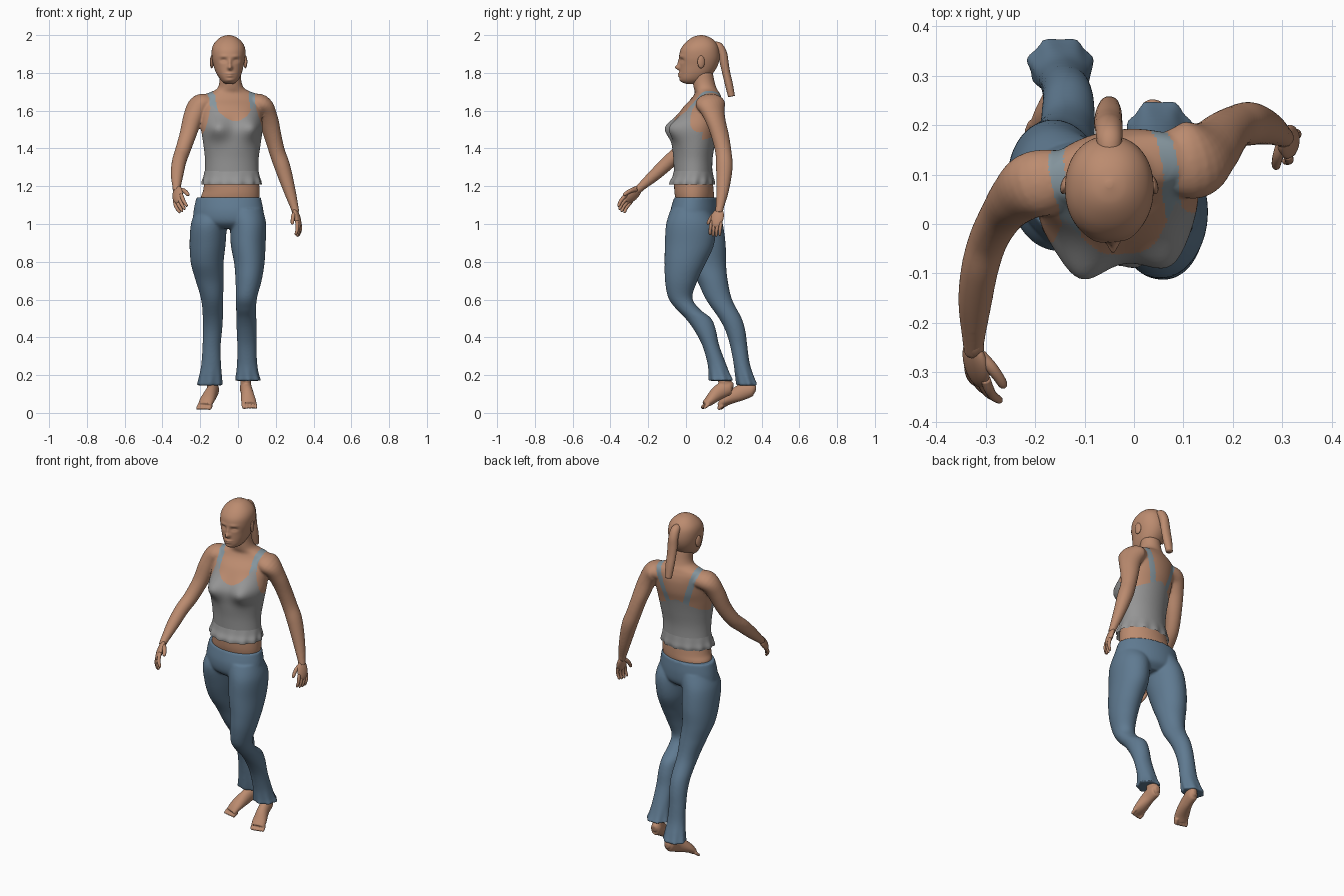
import bpy, bmesh, math
from mathutils import Vector, Matrix

Z = Vector((0, 0, 1))


def material(name, rgb):
    m = bpy.data.materials.new(name)
    m.diffuse_color = (*rgb, 1)
    return m


SKIN = material("skin", (0.50, 0.26, 0.16))
TANK = material("grey cloth", (0.30, 0.30, 0.30))
STRAP = material("blue grey strap", (0.24, 0.31, 0.35))
DENIM = material("denim", (0.115, 0.195, 0.283))


def spline(rows, n):
    """Catmull-Rom through rows of numbers"""
    out = []
    for i in range(len(rows) - 1):
        q = [rows[max(0, min(len(rows) - 1, i + j))] for j in (-1, 0, 1, 2)]
        for k in range(n):
            t = k / n
            out.append([0.5 * (2 * b + (c - a) * t + (2 * a - 5 * b + 4 * c - d) * t * t
                               + (3 * b - a - 3 * c + d) * t ** 3) for a, b, c, d in zip(*q)])
    return out + [list(rows[-1])]


def loft(bm, rows, seg=32, sub=6, swept=False, power=2.0, waves=0, caps=True):
    """Rows: x, y, z, half width, half depth, twist in degrees, ripple"""
    rows = spline([list(r) + [0] * (7 - len(r)) for r in rows], sub)
    rings = []
    for i, (x, y, z, a, b, tw, amp) in enumerate(rows):
        if swept:
            t = Vector(rows[min(i + 1, len(rows) - 1)][:3]) - Vector(rows[max(i - 1, 0)][:3])
            side = t.cross(Z).normalized()
            up = side.cross(t).normalized()
        else:
            r = math.radians(tw)
            side, up = Vector((math.cos(r), math.sin(r), 0)), Vector((-math.sin(r), math.cos(r), 0))
        ring = []
        for k in range(seg):
            th = 2 * math.pi * k / seg
            f = 1 + amp * math.sin(waves * th)
            c, s = [math.copysign(abs(g) ** (2 / power), g) for g in (math.cos(th), math.sin(th))]
            ring.append(bm.verts.new(Vector((x, y, z)) + side * max(a, .002) * f * c + up * max(b, .002) * f * s))
        rings.append(ring)
    for p, q in zip(rings, rings[1:]):
        for k in range(seg):
            bm.faces.new((p[k], p[(k + 1) % seg], q[(k + 1) % seg], q[k]))
    if caps:
        bm.faces.new(rings[0][::-1])
        bm.faces.new(rings[-1])


def bump(bm, c, rad, push):
    """Soft push of the surface around a point"""
    for v in bm.verts:
        d = sum(((v.co[i] - c[i]) / rad[i]) ** 2 for i in range(3))
        v.co += Vector(push) * math.exp(-d)


def ball(bm, c, r, rot=Matrix.Identity(3)):
    m = Matrix.Translation(c) @ rot.to_4x4() @ Matrix.Diagonal((*r, 1))
    bmesh.ops.create_uvsphere(bm, u_segments=20, v_segments=14, radius=1, matrix=m)


def finish(bm, name, mat, voxel=0):
    bmesh.ops.recalc_face_normals(bm, faces=bm.faces[:])
    me = bpy.data.meshes.new(name)
    bm.to_mesh(me)
    bm.free()
    o = bpy.data.objects.new(name, me)
    bpy.context.collection.objects.link(o)
    if voxel:  # melt overlapping parts into one skin
        bpy.context.view_layer.objects.active = o
        m = o.modifiers.new("melt", 'REMESH')
        m.mode, m.voxel_size = 'VOXEL', voxel
        s = o.modifiers.new("soften", 'SMOOTH')
        s.factor, s.iterations = 0.5, 6
        for n in ("melt", "soften"):
            bpy.ops.object.modifier_apply(modifier=n)
    o.data.materials.clear()
    o.data.materials.append(mat)
    for p in o.data.polygons:
        p.use_smooth = True
        p.material_index = 0
    return o


# Torso, neck and arms
bm = bmesh.new()
loft(bm, [(-.045, .05, 1.08, .15, .09, -8), (-.042, .046, 1.14, .155, .102, -6), (-.035, .042, 1.18, .149, .104, -3),
          (-.033, .038, 1.26, .143, .102, 2), (-.033, .037, 1.34, .142, .103, 5), (-.032, .04, 1.42, .152, .112, 8),
          (-.033, .05, 1.50, .163, .118, 10), (-.034, .07, 1.56, .163, .114, 10), (-.034, .09, 1.62, .165, .10, 10),
          (-.034, .108, 1.66, .165, .078, 10), (-.035, .112, 1.685, .145, .066, 10), (-.036, .11, 1.70, .105, .062, 9),
          (-.038, .102, 1.718, .072, .06, 6), (-.04, .094, 1.75, .059, .058), (-.042, .088, 1.80, .056, .054)],
     seg=64, sub=6)
bump(bm, (-.105, -.075, 1.51), (.06, .1, .062), (-.004, -.052, 0))
bump(bm, (.065, -.045, 1.51), (.06, .1, .062), (.012, -.050, 0))
loft(bm, [(-.14, .09, 1.635, .06, .045), (-.20, .08, 1.633, .068, .054), (-.236, .055, 1.57, .056, .05),
          (-.266, .02, 1.47, .045, .043), (-.294, -.03, 1.385, .04, .04), (-.312, -.09, 1.33, .038, .038),
          (-.322, -.16, 1.265, .034, .033), (-.325, -.24, 1.195, .022, .022), (-.324, -.262, 1.175, .02, .02)],
     seg=24, swept=True)
loft(bm, [(.06, .125, 1.635, .06, .045), (.118, .13, 1.633, .08, .054), (.154, .15, 1.57, .062, .048),
          (.183, .18, 1.47, .05, .043), (.208, .198, 1.38, .043, .042), (.236, .203, 1.30, .044, .042),
          (.272, .194, 1.18, .034, .032), (.30, .178, 1.085, .022, .021), (.306, .173, 1.06, .02, .02)],
     seg=24, swept=True)
body = finish(bm, "torso_and_arms", SKIN, .0055)
body.data.materials.append(TANK)
body.data.materials.append(STRAP)

# Tank top and straps, coloured by position on the twisted chest
cs, sn = math.cos(math.radians(10)), math.sin(math.radians(10))
for p in body.data.polygons:
    x, y, z = p.center.x + .033, p.center.y - .06, p.center.z
    u, v = abs(x * cs + y * sn), -x * sn + y * cs
    if v < 0:
        cloth = z < 1.545 + 7 * u * u and (z < 1.46 or u < .155 - (z - 1.5) * .3)
        strap = abs(u - .106) < .017 and z > 1.6
    else:
        cloth = z < 1.52 - .5 * u
        strap = abs(u - .112 + (1.69 - z) * .3) < .017 and z > 1.46
    if z > 1.22 and u < .175 and cloth:
        p.material_index = 1
    elif strap:
        p.material_index = 2

# Frilled hem of the tank top
bm = bmesh.new()
loft(bm, [(-.034, .038, 1.28, .143, .102, 2), (-.034, .036, 1.25, .149, .109, 1, .01),
          (-.034, .032, 1.225, .156, .118, 0, .025), (-.034, .03, 1.208, .156, .118, 0, .035)],
     seg=96, sub=4, waves=13, caps=False)
finish(bm, "tank_top_hem", TANK)

# Head with face and ears
bm = bmesh.new()
loft(bm, [(-.045, .03, 1.742, .02, .028), (-.045, .03, 1.752, .037, .052), (-.045, .039, 1.77, .052, .071),
          (-.048, .055, 1.80, .068, .089), (-.05, .067, 1.84, .08, .101), (-.05, .071, 1.88, .088, .107),
          (-.05, .073, 1.92, .089, .103), (-.05, .077, 1.95, .08, .089), (-.05, .08, 1.975, .06, .066),
          (-.05, .08, 1.992, .035, .038), (-.05, .08, 2.0, .006, .006)], seg=128, sub=9, power=2.15)
for c, rad, push in [((-.042, -.034, 1.828), (.012, .03, .012), -.024), ((-.043, -.034, 1.85), (.009, .03, .022), -.010),
                     ((-.043, -.03, 1.795), (.02, .03, .006), -.010), ((-.043, -.03, 1.783), (.018, .03, .006), -.008),
                     ((-.043, -.03, 1.762), (.02, .03, .01), -.005)]:
    bump(bm, c, rad, (0, push, 0))
for s in (-1, 1):
    bump(bm, (-.043 + s * .033, -.03, 1.866), (.018, .04, .011), (0, .011, 0))
    bump(bm, (-.043 + s * .033, -.03, 1.863), (.010, .04, .005), (0, -.005, 0))
    bump(bm, (-.043 + s * .033, -.03, 1.888), (.022, .04, .008), (0, -.004, 0))
    ball(bm, (-.05 + s * .089, .08, 1.858), (.009, .02, .034), Matrix.Rotation(s * .3, 3, 'Z'))
finish(bm, "head", SKIN)

# Ponytail
bm = bmesh.new()
loft(bm, [(-.05, .14, 1.945, .022, .02), (-.05, .172, 1.938, .026, .024), (-.051, .193, 1.90, .028, .025),
          (-.052, .203, 1.85, .029, .023), (-.052, .213, 1.80, .028, .021), (-.051, .227, 1.74, .026, .021),
          (-.05, .241, 1.675, .02, .018)], seg=20, swept=True)
finish(bm, "ponytail", SKIN)

# Jeans: hips and two legs
bm = bmesh.new()
loft(bm, [(-.05, .05, 1.14, .172, .11, -10), (-.05, .045, 1.07, .187, .124, -12),
          (-.05, .045, 1.01, .188, .118, -12), (-.05, .045, .975, .15, .08, -12)], seg=64)
legs = {
    1: [(.03, .02, 1.08, .10, .10), (.052, .025, 1.0, .097, .13), (.054, .018, .89, .092, .13),
        (.06, -.005, .79, .08, .108), (.056, -.025, .70, .069, .086), (.045, -.03, .61, .056, .064),
        (.043, .01, .55, .053, .062), (.044, .065, .50, .053, .068), (.046, .10, .44, .053, .058),
        (.047, .13, .36, .051, .045), (.048, .16, .27, .053, .048), (.05, .178, .205, .06, .057, 0, .04),
        (.053, .188, .17, .068, .066, 0, .07)],
    -1: [(-.12, .07, 1.08, .10, .10), (-.152, .07, 1.0, .097, .125), (-.161, .09, .89, .095, .12),
         (-.163, .11, .79, .086, .102), (-.15, .14, .70, .074, .081), (-.137, .175, .60, .058, .069),
         (-.133, .235, .50, .053, .06), (-.135, .263, .43, .05, .052), (-.14, .28, .35, .048, .045),
         (-.142, .295, .26, .052, .043), (-.146, .312, .19, .061, .05, 0, .04), (-.15, .325, .145, .067, .056, 0, .07)]}
for rows in legs.values():
    loft(bm, rows, seg=48, waves=7)
finish(bm, "jeans", DENIM, .006)

# Bare feet with toes
feet = {
    "left_foot": ([(.04, .25, .135, .012, .015), (.04, .23, .135, .03, .038), (.047, .175, .11, .032, .04),
                   (.056, .125, .065, .04, .027), (.061, .10, .045, .038, .018)],
                  [(.045, .17, .27, .033, .033), (.042, .20, .19, .03, .035), (.04, .21, .13, .028, .035)]),
    "right_foot": ([(-.13, .37, .125, .012, .015), (-.13, .345, .125, .03, .038), (-.14, .285, .105, .032, .042),
                    (-.162, .22, .07, .04, .029), (-.177, .185, .04, .039, .018)],
                   [(-.14, .30, .25, .033, .033), (-.137, .315, .19, .03, .035), (-.135, .33, .13, .028, .035)])}
for name, (sole, ankle) in feet.items():
    bm = bmesh.new()
    loft(bm, sole, seg=24, swept=True)
    loft(bm, ankle, seg=24)
    s = 1 if name == "left_foot" else -1
    tip = Vector(sole[-1][:3])
    d = (tip - Vector(sole[-2][:3])).normalized()
    for i in range(5):
        b = tip + Vector((s * (i - 2) * .0155, .004 + .004 * max(i - 1, 0), -.003))
        r = .012 if i == 0 else .009
        rows = [(*(b + d * (k - .008)), r * f, r * f) for k, f in ((0, 1), (.02, 1), (.032, .85), (.037, .3))]
        loft(bm, rows, seg=12, sub=3, swept=True)
    finish(bm, name, SKIN, .004)


# Relaxed hands: palm, four fingers and a thumb
def hand(name, wrist, d, w, curl, s):
    bm = bmesh.new()
    wrist, d, w = Vector(wrist), Vector(d).normalized(), Vector(w)
    w = (w - d * w.dot(d)).normalized()
    n = d.cross(w) * curl
    ball(bm, wrist + d * .048 * s, (.034 * s, .055 * s, .016 * s), Matrix((w, d, n)).transposed())
    ball(bm, wrist, (.021 * s, .035 * s, .018 * s), Matrix((w, d, n)).transposed())

    def finger(points, r):
        rows = [(*(wrist + (w * a + d * b + n * c) * s), r * s * f, r * s * f)
                for (a, b, c), f in zip(points, (1, 1, .9, .75, .3))]
        loft(bm, rows, seg=12, sub=4, swept=True)

    for i in range(4):
        a, k = (i - 1.5) * .018, (.9, 1, .97, .82)[3 - i]
        finger([(a * .9, .07, 0), (a, .095, .003), (a, .095 + .024 * k, .010), (a, .095 + .044 * k, .022),
                (a, .095 + .05 * k, .027)], .0092)
    finger([(.012, .02, .004), (.032, .04, .01), (.044, .062, .016), (.05, .08, .02), (.051, .086, .021)], .011)
    finish(bm, name, SKIN)


hand("right_hand", (-.325, -.245, 1.19), (.1, -.74, -.68), (.5, -.3, .6), -1, 1.1)
hand("left_hand", (.301, .177, 1.078), (.25, -.22, -.94), (-.25, -.95, 0), 1, 1.0)
